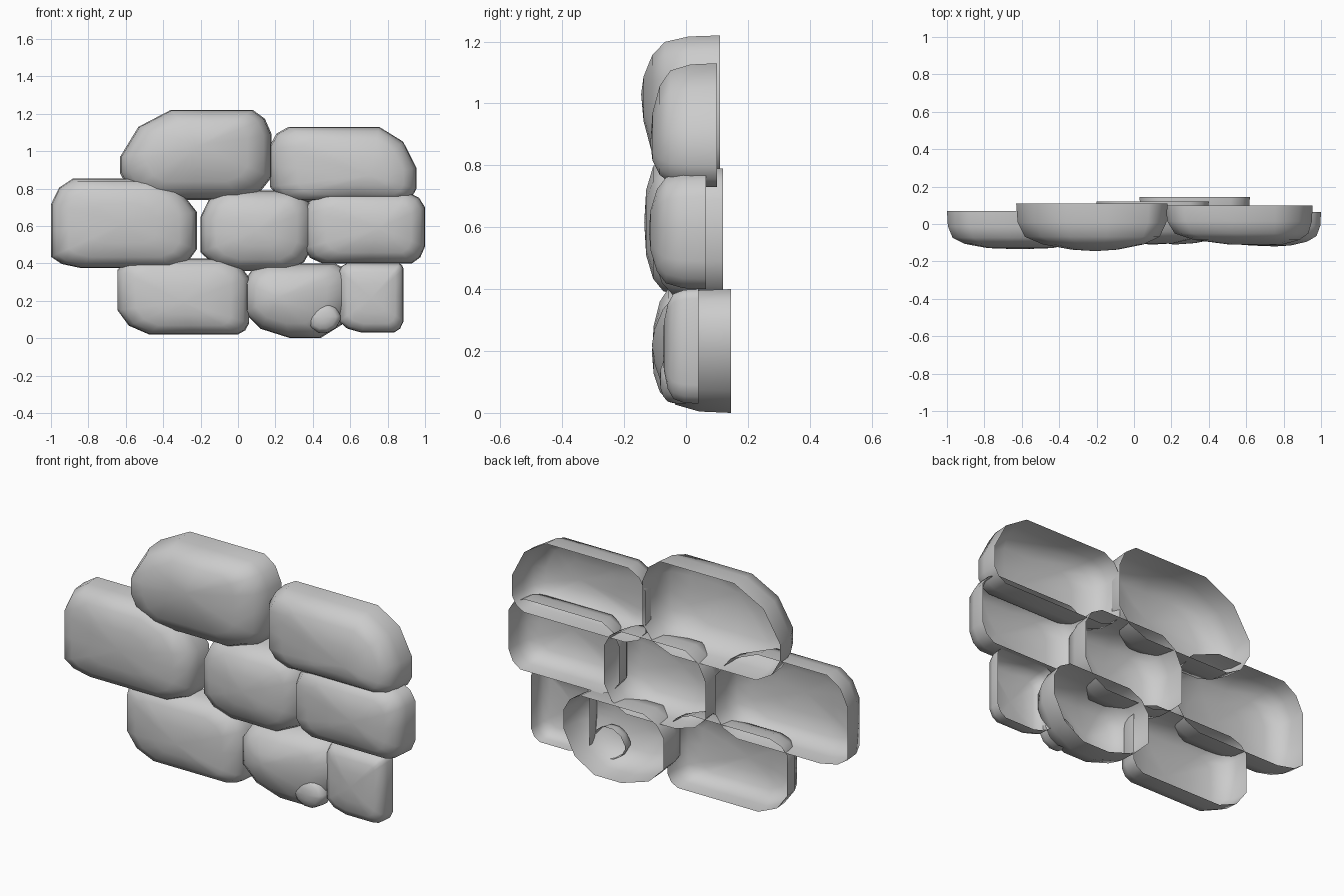
import bpy
import bmesh
from mathutils import Vector

default_cube = bpy.data.objects.get("Cube")
if default_cube:
    bpy.data.objects.remove(default_cube, do_unlink=True)

# One plain stone colour
stone_grey = bpy.data.materials.new("stone_grey")
stone_grey.use_nodes = True
colour = (0.6, 0.6, 0.6, 1)
stone_grey.diffuse_color = colour
stone_grey.node_tree.nodes["Principled BSDF"].inputs["Base Color"].default_value = colour

# Depth fraction and outline scale from the open back to the domed front
PROFILE = [(0, 1), (0.4, 0.985), (0.7, 0.91), (0.86, 0.72), (0.97, 0.38)]


def outline(left, right, bottom, top, corners):
    """Box outline with four individually rounded corners, clockwise from top left."""
    boxes = [(left, top, 1, -1), (right, top, -1, -1),
             (right, bottom, -1, 1), (left, bottom, 1, 1)]
    points = []
    for index, ((x, z, sx, sz), (cut_x, cut_z)) in enumerate(zip(boxes, corners)):
        on_side = Vector((x, z + sz * cut_z))
        on_flat = Vector((x + sx * cut_x, z))
        middle = Vector((x + sx * cut_x * 0.36, z + sz * cut_z * 0.36))
        run = [on_side, middle, on_flat]
        points += run if index % 2 == 0 else run[::-1]
    # Extra point halfway along each straight side
    full = []
    for index, point in enumerate(points):
        full.append(point)
        if index % 3 == 2:
            full.append((point + points[(index + 1) % len(points)]) / 2)
    return full


def stone(name, x_range, z_range, y_range, top_left, top_right,
          bottom_right, bottom_left, lean=(0, 0), dome=1):
    """Hollow stone, open at the back; lean shifts its peak, dome makes it pointier."""
    back, front = y_range
    rim = outline(*x_range, *z_range, (top_left, top_right, bottom_right, bottom_left))
    centre = Vector((sum(x_range) / 2, sum(z_range) / 2))
    bm = bmesh.new()
    rings = []
    for depth, width in PROFILE:
        scale = width ** dome
        middle = centre + Vector(lean) * (1 - scale)
        ring = []
        for point in rim:
            flat = middle + (point - centre) * scale
            ring.append(bm.verts.new((flat.x, back + (front - back) * depth, flat.y)))
        rings.append(ring)
    count = len(rim)
    for outer, inner in zip(rings, rings[1:]):
        for i in range(count):
            j = (i + 1) % count
            bm.faces.new((outer[i], inner[i], inner[j], outer[j]))
    # Rounded front cap
    peak = centre + Vector(lean)
    tip = bm.verts.new((peak.x, front, peak.y))
    for i in range(count):
        bm.faces.new((rings[-1][i], tip, rings[-1][(i + 1) % count]))
    bmesh.ops.recalc_face_normals(bm, faces=bm.faces)
    # Turn the shell outward if the cap points to the back
    bm.normal_update()
    if tip.link_faces[0].normal.y > 0:
        bmesh.ops.reverse_faces(bm, faces=bm.faces)
    mesh = bpy.data.meshes.new(name)
    bm.to_mesh(mesh)
    bm.free()
    mesh.materials.append(stone_grey)
    mesh.shade_smooth()
    obj = bpy.data.objects.new(name, mesh)
    bpy.context.scene.collection.objects.link(obj)


# Top course
stone("top_left_stone", (-.63, .18), (.74, 1.22), (.11, -.145),
      (.27, .25), (.1, .13), (.17, .12), (.14, .14), lean=(.02, .05), dome=1.25)
stone("top_right_stone", (.17, .955), (.73, 1.13), (.1, -.115),
      (.1, .1), (.2, .22), (.07, .07), (.12, .08), lean=(.14, -.06))

# Middle course
stone("middle_left_stone", (-1, -.22), (.375, .855), (.07, -.135),
      (.12, .14), (.25, .18), (.13, .1), (.16, .06), dome=.85)
stone("middle_centre_stone", (-.2, .4), (.36, .79), (.12, -.11),
      (.12, .14), (.1, .1), (.13, .13), (.18, .1))
stone("middle_right_stone", (.35, 1), (.4, .78), (.065, -.12),
      (.1, .1), (.09, .08), (.07, .09), (.1, .08), lean=(.08, 0), dome=1.1)

# Bottom course
stone("bottom_left_stone", (-.645, .06), (.02, .425), (.07, -.11),
      (.1, .06), (.14, .1), (.06, .06), (.17, .13), lean=(0, -.03))
stone("bottom_centre_stone", (.03, .62), (0, .4), (.145, -.11),
      (.12, .1), (.1, .1), (.18, .2), (.25, .14), lean=(-.11, .02), dome=1.35)
stone("bottom_right_stone", (.54, .885), (.03, .4), (.04, -.075),
      (.04, .04), (.02, .03), (.05, .06), (.12, .06), dome=.9)

# Small pebble wedged into the bottom course
bend = (.07, .07)
stone("pebble", (.36, .55), (.03, .19), (0, -.085), bend, bend, bend, bend)
